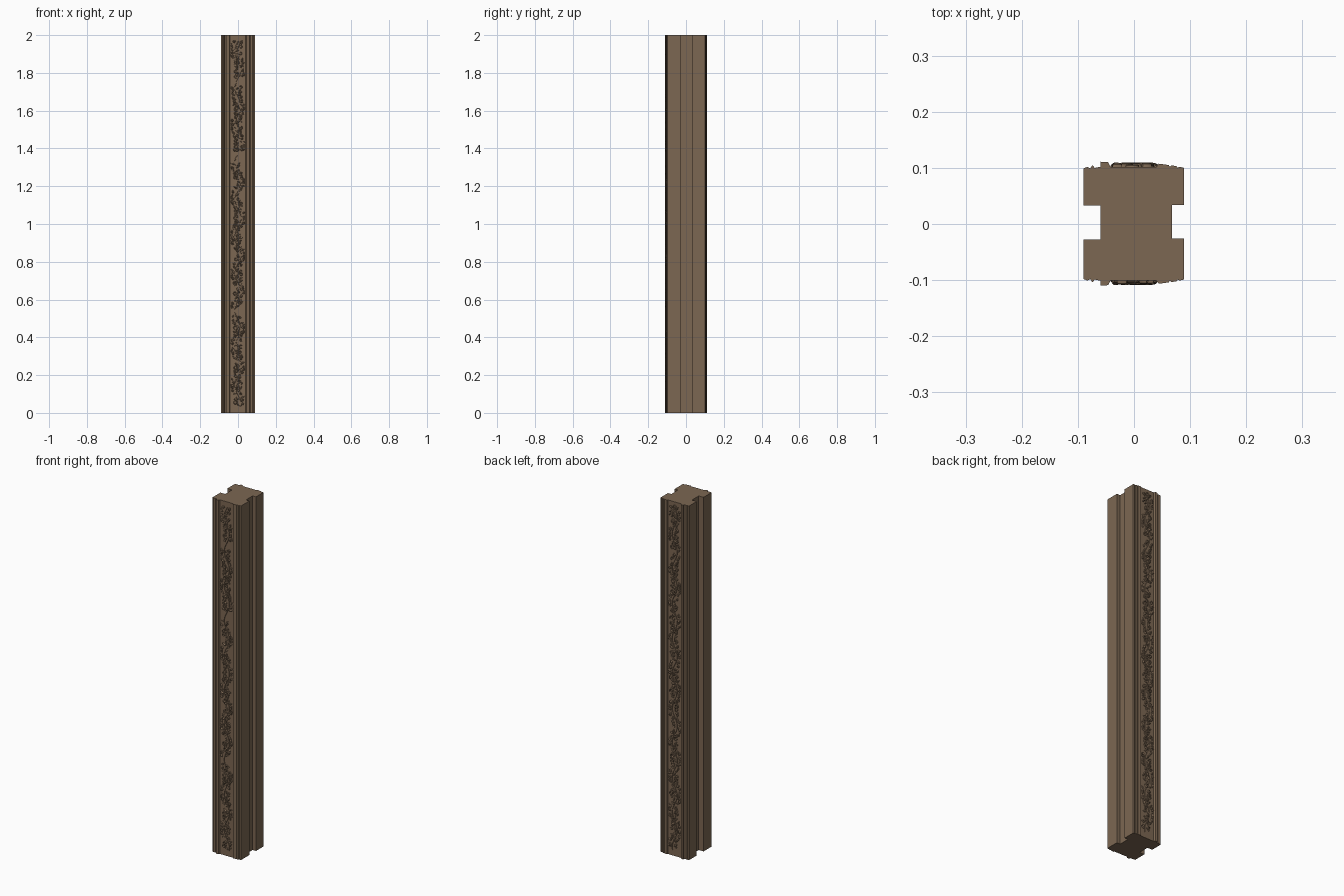
import bpy, bmesh, math, random
from mathutils import Vector

if "Cube" in bpy.data.objects:
    bpy.data.objects.remove(bpy.data.objects["Cube"])

random.seed(7)
HEIGHT = 2.0

wood = bpy.data.materials.new("brown wood")
wood.diffuse_color = (0.20, 0.135, 0.085, 1)
wood.use_nodes = True
wood.node_tree.nodes["Principled BSDF"].inputs["Base Color"].default_value = wood.diffuse_color


def finish(bm, name, angle):
    bmesh.ops.recalc_face_normals(bm, faces=bm.faces)
    mesh = bpy.data.meshes.new(name)
    bm.to_mesh(mesh)
    bm.free()
    obj = bpy.data.objects.new(name, mesh)
    bpy.context.collection.objects.link(obj)
    mesh.materials.append(wood)
    bpy.context.view_layer.objects.active = obj
    obj.select_set(True)
    bpy.ops.object.shade_smooth_by_angle(angle=math.radians(angle))
    obj.select_set(False)
    return obj


# Moulded face from left to right: x, distance from the middle plane
face = [(-.09, .098), (-.083, .101), (-.078, .098), (-.074, .104), (-.070, .099),
        (-.06, .101), (-.06, .110), (-.046, .109), (-.042, .101), (.040, .101),
        (.044, .1065), (.062, .104), (.064, .101), (.067, .1035), (.076, .102),
        (.078, .099), (.081, .101), (.089, .099)]
right_groove = [(.089, -.026), (.068, -.026), (.068, .034), (.089, .034)]
left_groove = [(-.09, .033), (-.06, .033), (-.06, -.028), (-.09, -.028)]
profile = ([(x, -y) for x, y in face] + right_groove
           + [(x, y + .001) for x, y in reversed(face)] + left_groove)

# Post: moulded profile extruded upward
bm = bmesh.new()
base = bm.faces.new([bm.verts.new((x, y, 0)) for x, y in profile])
top = bmesh.ops.extrude_face_region(bm, geom=[base])
bmesh.ops.translate(bm, vec=(0, 0, HEIGHT),
                    verts=[g for g in top["geom"] if isinstance(g, bmesh.types.BMVert)])
finish(bm, "post", 20)


def bridge(bm, rings, closed):
    for a, b in zip(rings, rings[1:]):
        n = len(a)
        for i in range(n if closed else n - 1):
            j = (i + 1) % n
            bm.faces.new((a[i], a[j], b[j], b[i]))


# Leaf: pointed, steep sided dome with a sunken midrib
def leaf(bm, x, z, length, width, turn, h):
    n = 10
    c, s = math.cos(turn), math.sin(turn)

    def point(u, v, d):
        v += .25 * width * math.cos(math.pi * u / length)
        return bm.verts.new((x + u * c - v * s, -.0995 - d, z + u * s + v * c))

    rings = []
    for scale, d in ((1, 0), (.85, h * .75), (.5, h)):
        ring = []
        for i in range(n):
            a = math.tau * i / n
            taper = 1 - .45 * math.cos(a)
            ring.append(point(length / 2 * scale * math.cos(a),
                              width / 2 * scale * math.sin(a) * taper, d))
        rings.append(ring)
    bridge(bm, rings, True)
    middle = point(0, 0, h * .45)
    for i in range(n):
        bm.faces.new((rings[-1][i], rings[-1][(i + 1) % n], middle))


# Tendril: half-round strip that winds inward
def tendril(bm, x, z, radius, start, sweep, h):
    rings = []
    for i in range(13):
        t = i / 12
        a, r = start + sweep * t, radius * (1 - .6 * t)
        w = .0032 * (1 - .5 * t)
        rings.append([bm.verts.new((x + (r + o * w) * math.cos(a), -.0995 - d * h,
                                    z + (r + o * w) * math.sin(a)))
                      for o, d in ((-1, 0), (-.7, .75), (0, 1), (.7, .75), (1, 0))])
    bridge(bm, rings, False)
    bm.faces.new(rings[0])
    bm.faces.new(rings[-1])


# Carving on each face, arranged along a wavy stem with a few quiet gaps
def carving(name, gaps, back):
    bm = bmesh.new()
    z = .05
    while z < HEIGHT - .03:
        if not any(a < z < b for a, b in gaps):
            stem = .016 * math.sin(z * 32)
            for side in (-1, 1):
                x = max(-.03, min(.032, stem + side * random.uniform(.010, .026)))
                leaf(bm, x, z + random.uniform(-.006, .006), random.uniform(.016, .028),
                     random.uniform(.008, .015),
                     math.pi / 2 - side * random.uniform(-.4, 1.5),
                     random.uniform(.004, .009))
            if random.random() < .55:
                tendril(bm, max(-.024, min(.026, -stem)), z + .006, random.uniform(.008, .013),
                        random.uniform(0, math.tau), random.choice((-1, 1)) * 5,
                        random.uniform(.005, .009))
        z += .0165
    # Stem
    rings = []
    for i in range(241):
        z = .03 + i * (HEIGHT - .06) / 240
        x = .016 * math.sin(z * 32)
        rings.append([bm.verts.new((x + o * .003, -.0995 - d, z))
                      for o, d in ((-1, 0), (-.6, .004), (.6, .004), (1, 0))])
    bridge(bm, rings, False)
    if back:
        for v in bm.verts:
            v.co.y = -v.co.y + .001
    finish(bm, name, 35)


carving("front_carving", [(1.33, 1.38), (1.72, 1.77), (.52, .55)], False)
carving("back_carving", [(1.70, 1.73)], True)
